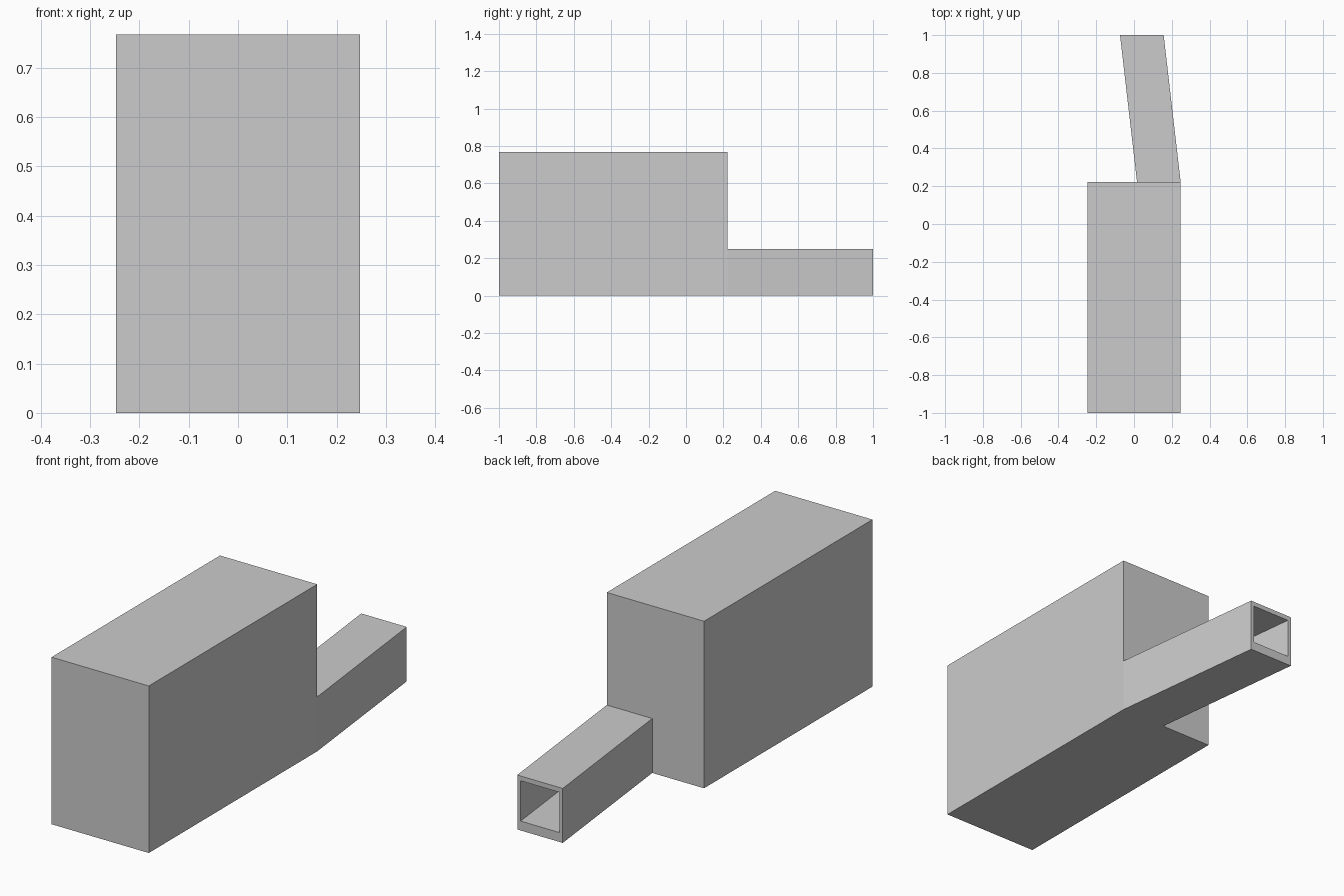
import bpy, bmesh

if "Cube" in bpy.data.objects:
    bpy.data.objects.remove(bpy.data.objects["Cube"])


def make_object(name, bm):
    bmesh.ops.recalc_face_normals(bm, faces=bm.faces)
    mesh = bpy.data.meshes.new(name)
    bm.to_mesh(mesh)
    bm.free()
    obj = bpy.data.objects.new(name, mesh)
    bpy.context.collection.objects.link(obj)
    return obj


def ring(bm, x0, x1, y, z0, z1):
    return [bm.verts.new((x, y, z)) for x, z in ((x0, z0), (x1, z0), (x1, z1), (x0, z1))]


def bridge(bm, a, b):
    for i in range(4):
        j = (i + 1) % 4
        bm.faces.new((a[i], a[j], b[j], b[i]))


JOINT_Y, HEIGHT, HALF_W = 0.222, 0.767, 0.247

# Main body block
bm = bmesh.new()
front = ring(bm, -HALF_W, HALF_W, -1, 0, HEIGHT)
back = ring(bm, -HALF_W, HALF_W, JOINT_Y, 0, HEIGHT)
bridge(bm, front, back)
bm.faces.new(front)
bm.faces.new(back)
make_object("main_body", bm)

# Slanted hollow duct, open at the back
WIDTH, DUCT_H, SHIFT = 0.231, 0.25, 0.09
SIDE, FLOOR, ROOF = 0.017, 0.043, 0.022
x0, x1 = HALF_W - WIDTH, HALF_W
bm = bmesh.new()
outer_near = ring(bm, x0, x1, JOINT_Y, 0, DUCT_H)
outer_end = ring(bm, x0 - SHIFT, x1 - SHIFT, 1, 0, DUCT_H)
inner_end = ring(bm, x0 - SHIFT + SIDE, x1 - SHIFT - SIDE, 1, FLOOR, DUCT_H - ROOF)
inner_near = ring(bm, x0 + SIDE, x1 - SIDE, JOINT_Y, FLOOR, DUCT_H - ROOF)
bridge(bm, outer_near, outer_end)
bridge(bm, outer_end, inner_end)
bridge(bm, inner_end, inner_near)
bridge(bm, inner_near, outer_near)
make_object("rear_duct", bm)
